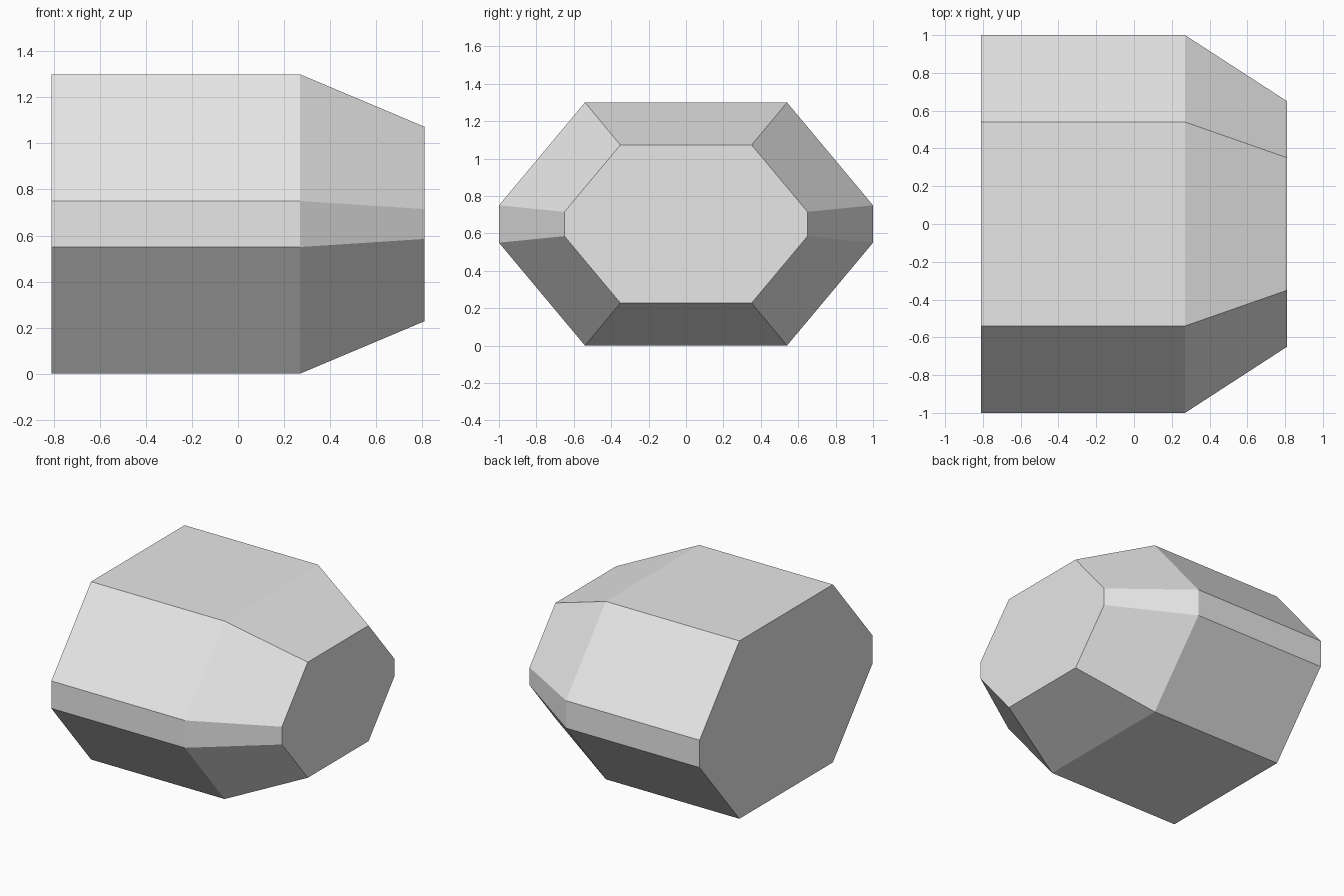
import bpy
import bmesh
from mathutils import Vector

if "Cube" in bpy.data.objects:
    bpy.data.objects.remove(bpy.data.objects["Cube"], do_unlink=True)

# Light grey material
grey = bpy.data.materials.new("light_grey")
grey.use_nodes = True
colour = (0.8, 0.8, 0.8, 1)
grey.diffuse_color = colour
grey.node_tree.nodes["Principled BSDF"].inputs["Base Color"].default_value = colour

LEFT, SHOULDER, RIGHT = -0.81, 0.27, 0.81
MID_Z = 0.65
TAPER = 0.65

# Eight-sided outline, from one quarter mirrored around the centre
quarter = [(1.0, 0.1), (0.54, 0.65)]
half = quarter + [(-y, z) for y, z in reversed(quarter)]
outline = half + [(-y, -z) for y, z in half]

bm = bmesh.new()


def ring(x, scale):
    return [bm.verts.new(Vector((x, y * scale, MID_Z + z * scale))) for y, z in outline]


# Straight body followed by the tapered end
rings = [ring(LEFT, 1), ring(SHOULDER, 1), ring(RIGHT, TAPER)]
count = len(outline)
for a, b in zip(rings, rings[1:]):
    for i in range(count):
        j = (i + 1) % count
        bm.faces.new((a[i], a[j], b[j], b[i]))

# Flat end caps
bm.faces.new(rings[0])
bm.faces.new(rings[-1])
bmesh.ops.recalc_face_normals(bm, faces=bm.faces)

mesh = bpy.data.meshes.new("faceted_body")
bm.to_mesh(mesh)
bm.free()
mesh.materials.append(grey)
body = bpy.data.objects.new("faceted_body", mesh)
bpy.context.collection.objects.link(body)
